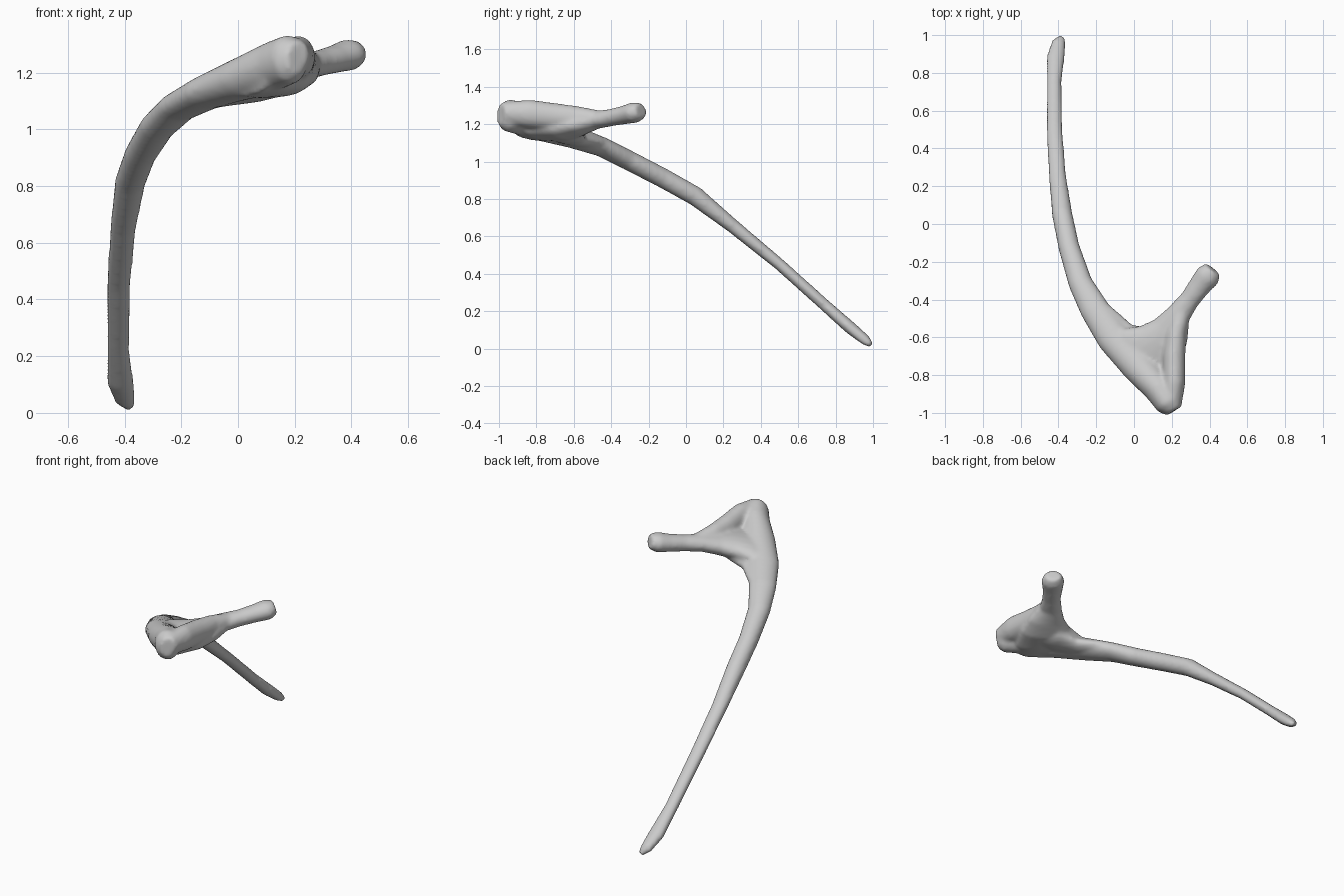
import bpy, bmesh, math
from mathutils import Vector

SIDES = 20


def loft(bm, sections):
    """Skin oval rings (x, y, z, half width, half thickness) along a path."""
    pts = [Vector(s[:3]) for s in sections]
    rings = []
    for i, s in enumerate(sections):
        tan = (pts[min(i + 1, len(pts) - 1)] - pts[max(i - 1, 0)]).normalized()
        wide = tan.cross(Vector((0, 0, 1))).normalized()
        thick = wide.cross(tan)
        ring = []
        for k in range(SIDES):
            a = 2 * math.pi * k / SIDES
            ring.append(bm.verts.new(pts[i] + wide * s[3] * math.cos(a)
                                     + thick * s[4] * math.sin(a)))
        rings.append(ring)
    for r0, r1 in zip(rings, rings[1:]):
        for k in range(SIDES):
            n = (k + 1) % SIDES
            bm.faces.new((r0[k], r0[n], r1[n], r1[k]))
    bm.faces.new(rings[0][::-1])
    bm.faces.new(rings[-1])


bm = bmesh.new()

# Long curved shaft, from the low tip up to the blunt front corner
loft(bm, [
    (-0.378, 0.99, 0.018, .018, .014),
    (-0.398, 0.96, 0.045, .038, .028),
    (-0.415, 0.88, 0.110, .048, .034),
    (-0.423, 0.75, 0.225, .039, .032),
    (-0.421, 0.50, 0.450, .042, .032),
    (-0.405, 0.25, 0.655, .046, .038),
    (-0.380, 0.05, 0.815, .054, .052),
    (-0.345, -0.12, 0.910, .056, .053),
    (-0.285, -0.31, 1.008, .064, .053),
    (-0.210, -0.45, 1.078, .078, .052),
    (-0.110, -0.60, 1.130, .090, .060),
    (0.020, -0.75, 1.180, .090, .076),
    (0.130, -0.87, 1.225, .080, .087),
    (0.185, -0.955, 1.248, .070, .087),
    (0.208, -0.992, 1.250, .040, .058)])

# Flat triangular plate narrowing into the neck and rounded head
loft(bm, [
    (-0.020, -0.770, 1.160, .200, .050),
    (0.060, -0.710, 1.170, .200, .062),
    (0.145, -0.635, 1.182, .145, .068),
    (0.195, -0.560, 1.200, .105, .058),
    (0.235, -0.480, 1.222, .066, .048),
    (0.295, -0.400, 1.235, .054, .046),
    (0.350, -0.325, 1.250, .060, .050),
    (0.390, -0.275, 1.262, .068, .056),
    (0.418, -0.240, 1.272, .050, .042)])

# Raised ridge along the inner side of the plate
loft(bm, [
    (0.195, -0.97, 1.260, .055, .060),
    (0.212, -0.84, 1.255, .060, .076),
    (0.212, -0.70, 1.240, .060, .072),
    (0.222, -0.58, 1.230, .055, .066),
    (0.255, -0.46, 1.228, .045, .045)])

# Web on the underside where shaft and plate meet at the notch
loft(bm, [
    (-0.160, -0.480, 1.100, .060, .035),
    (-0.050, -0.590, 1.120, .070, .040),
    (0.060, -0.640, 1.140, .100, .045),
    (0.140, -0.690, 1.160, .080, .045)])

bmesh.ops.recalc_face_normals(bm, faces=bm.faces)
mesh = bpy.data.meshes.new("bone")
bm.to_mesh(mesh)
bm.free()
bone = bpy.data.objects.new("bone", mesh)
bpy.context.collection.objects.link(bone)

# Fuse the parts into one smooth surface
fuse = bone.modifiers.new("fuse", 'REMESH')
fuse.mode = 'VOXEL'
fuse.voxel_size = 0.012
fuse.use_smooth_shade = True
soften = bone.modifiers.new("soften", 'SMOOTH')
soften.factor = 0.5
soften.iterations = 6
